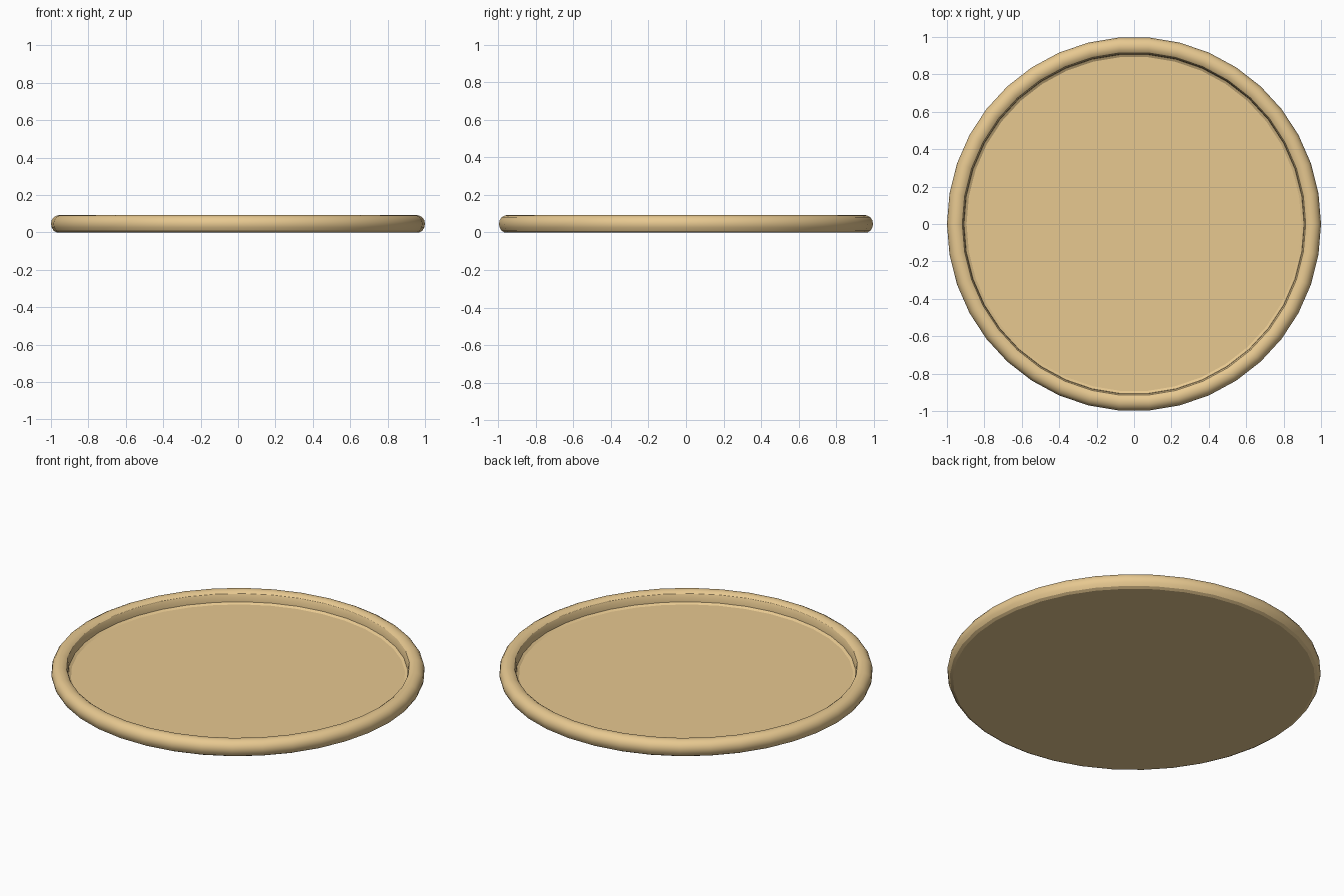
import bpy, bmesh, math

if "Cube" in bpy.data.objects:
    bpy.data.objects.remove(bpy.data.objects["Cube"])

SIDES = 38

# cross-section (radius, height): underside edge, outer wall, rounded rim, inner wall, floor
profile = [
    (0.970, 0.000), (0.986, 0.009), (0.996, 0.027), (1.000, 0.046),
    (0.996, 0.065), (0.985, 0.081), (0.967, 0.091), (0.950, 0.093),
    (0.932, 0.090), (0.918, 0.080), (0.911, 0.062), (0.909, 0.036),
    (0.895, 0.027),
]

# lathe the profile around z
bm = bmesh.new()
rings = []
for r, z in profile:
    rings.append([bm.verts.new((r * math.cos(2 * math.pi * i / SIDES),
                                r * math.sin(2 * math.pi * i / SIDES), z))
                  for i in range(SIDES)])
for a, b in zip(rings, rings[1:]):
    for i in range(SIDES):
        j = (i + 1) % SIDES
        bm.faces.new((a[i], a[j], b[j], b[i]))

# flat underside and flat tray floor
bm.faces.new(rings[0][::-1])
bm.faces.new(rings[-1])
bmesh.ops.recalc_face_normals(bm, faces=bm.faces[:])

mesh = bpy.data.meshes.new("round_tray")
bm.to_mesh(mesh)
bm.free()
tray = bpy.data.objects.new("round_tray", mesh)
bpy.context.collection.objects.link(tray)

# pale wood colour
wood = bpy.data.materials.new("pale_wood")
wood.diffuse_color = (0.80, 0.58, 0.28, 1.0)
wood.use_nodes = True
wood.node_tree.nodes["Principled BSDF"].inputs["Base Color"].default_value = wood.diffuse_color
mesh.materials.append(wood)

# smooth rim, sharp floor and underside edges
bpy.context.view_layer.objects.active = tray
tray.select_set(True)
bpy.ops.object.shade_smooth_by_angle(angle=math.radians(29))
